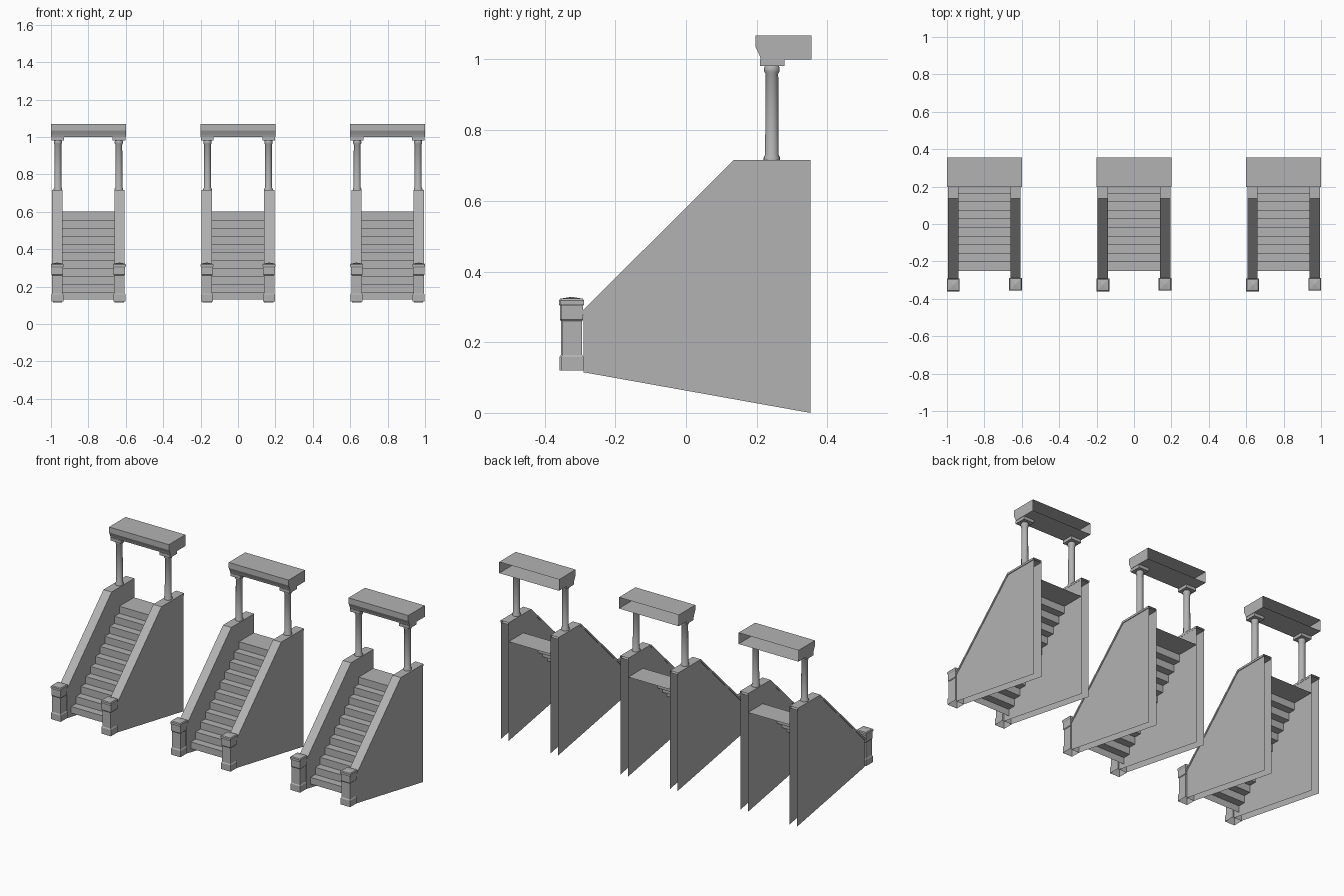
import bpy, bmesh, math
from mathutils import Matrix

cube = bpy.data.objects.get("Cube")
if cube:
    bpy.data.objects.remove(cube, do_unlink=True)

stone = bpy.data.materials.new("grey_stone")
stone.use_nodes = True
grey = (0.45, 0.45, 0.45, 1)
stone.diffuse_color = grey
stone.node_tree.nodes["Principled BSDF"].inputs["Base Color"].default_value = grey

COPIES = (-0.8, 0.0, 0.8)


def place(name, bm, x=0, y=0, smooth=False):
    """Turn a bmesh into one object per staircase, sharing the mesh."""
    bmesh.ops.recalc_face_normals(bm, faces=bm.faces)
    mesh = bpy.data.meshes.new(name)
    bm.to_mesh(mesh)
    bm.free()
    mesh.materials.append(stone)
    for i, cx in enumerate(COPIES):
        ob = bpy.data.objects.new(f"{name}_{i + 1}", mesh)
        ob.location = (cx + x, y, 0)
        bpy.context.collection.objects.link(ob)
        if smooth and i == 0:
            bpy.ops.object.select_all(action='DESELECT')
            ob.select_set(True)
            bpy.context.view_layer.objects.active = ob
            bpy.ops.object.shade_smooth_by_angle(angle=math.radians(35))


def strip(bm, path, x0, x1):
    """Sweep an open (y, z) path across x as a sheet."""
    rows = [[bm.verts.new((x, y, z)) for x in (x0, x1)] for y, z in path]
    for a, b in zip(rows, rows[1:]):
        bm.faces.new((a[0], a[1], b[1], b[0]))


def panel(bm, outline, x):
    bm.faces.new([bm.verts.new((x, y, z)) for y, z in outline])


def lathe(profile, sides, turn=0.0, cap=False):
    """Stack rings of (radius, z); four sides makes a square pillar."""
    bm = bmesh.new()
    rings = []
    for r, z in profile:
        rings.append([bm.verts.new((r * math.cos(turn + k * math.tau / sides),
                                    r * math.sin(turn + k * math.tau / sides), z))
                      for k in range(sides)])
    for a, b in zip(rings, rings[1:]):
        for k in range(sides):
            n = (k + 1) % sides
            bm.faces.new((a[k], a[n], b[n], b[k]))
    if cap:
        bm.faces.new(rings[-1])
    return bm


def box(x, y, z0, z1, hx, hy):
    bm = bmesh.new()
    bmesh.ops.create_cube(bm, size=1, matrix=Matrix.Translation((x, y, (z0 + z1) / 2))
                          @ Matrix.Diagonal((2 * hx, 2 * hy, z1 - z0, 1)))
    return bm


# Stairs: folded sheet with open underside and a landing
RISERS, RISE, RUN = 11, 0.043, 0.046
path, y, z = [(-0.25, 0.13)], -0.25, 0.17
for i in range(RISERS):
    path += [(y, z), (y + RUN if i < RISERS - 1 else 0.35, z)]
    y, z = y + RUN, z + RISE
bm = bmesh.new()
strip(bm, path, -0.14, 0.14)
place("stairs", bm)

# Hollow side walls, open below and behind, with a thin coping
outline = [(-0.29, 0.115), (-0.29, 0.285), (0.135, 0.708), (0.352, 0.708), (0.352, 0.0)]
coping = [(-0.295, 0.287), (0.135, 0.715), (0.352, 0.715)]
under = [(-0.29, 0.277), (0.138, 0.703), (0.352, 0.703)]
for side, name in ((-1, "right"), (1, "left")):
    bm = bmesh.new()
    for x in (0.14, 0.19):
        panel(bm, outline, side * x)
    strip(bm, outline[:2], side * 0.14, side * 0.19)
    place(f"{name}_wall", bm)

    bm = bmesh.new()
    strip(bm, coping, side * 0.139, side * 0.194)
    for x in (0.139, 0.194):
        panel(bm, coping + under[::-1], side * x)
    strip(bm, under, side * 0.139, side * 0.194)
    bmesh.ops.remove_doubles(bm, verts=bm.verts, dist=0.0001)
    place(f"{name}_coping", bm)

    # Newel post: square, hollow below, with a low pyramid cap
    half = [(0.032, 0.12), (0.032, 0.158), (0.028, 0.164), (0.028, 0.26), (0.031, 0.264),
            (0.031, 0.303), (0.034, 0.308), (0.034, 0.318), (0.030, 0.323), (0.012, 0.326),
            (0.001, 0.328)]
    bm = lathe([(h * math.sqrt(2), z) for h, z in half], 4, math.pi / 4, True)
    place(f"{name}_newel_post", bm, side * 0.166, -0.322 if side > 0 else -0.326)

    # Round column with base and neck rings
    shaft = [(0.023, 0.713), (0.023, 0.722), (0.019, 0.73), (0.018, 0.96), (0.022, 0.966),
             (0.022, 0.976), (0.019, 0.982)]
    place(f"{name}_column", lathe(shaft, 20), side * 0.163, 0.243, smooth=True)
    place(f"{name}_capital", box(side * 0.164, 0.244, 0.982, 1.0, 0.034, 0.035))

# Lintel: hollow, moulded front, open at the back
bm = bmesh.new()
section = [(0.355, 1.0), (0.212, 1.0), (0.208, 1.012), (0.197, 1.035), (0.197, 1.068),
           (0.355, 1.068)]
strip(bm, section, -0.2, 0.2)
for x in (-0.2, 0.2):
    panel(bm, section, x)
bmesh.ops.remove_doubles(bm, verts=bm.verts, dist=0.0001)
place("lintel", bm)
